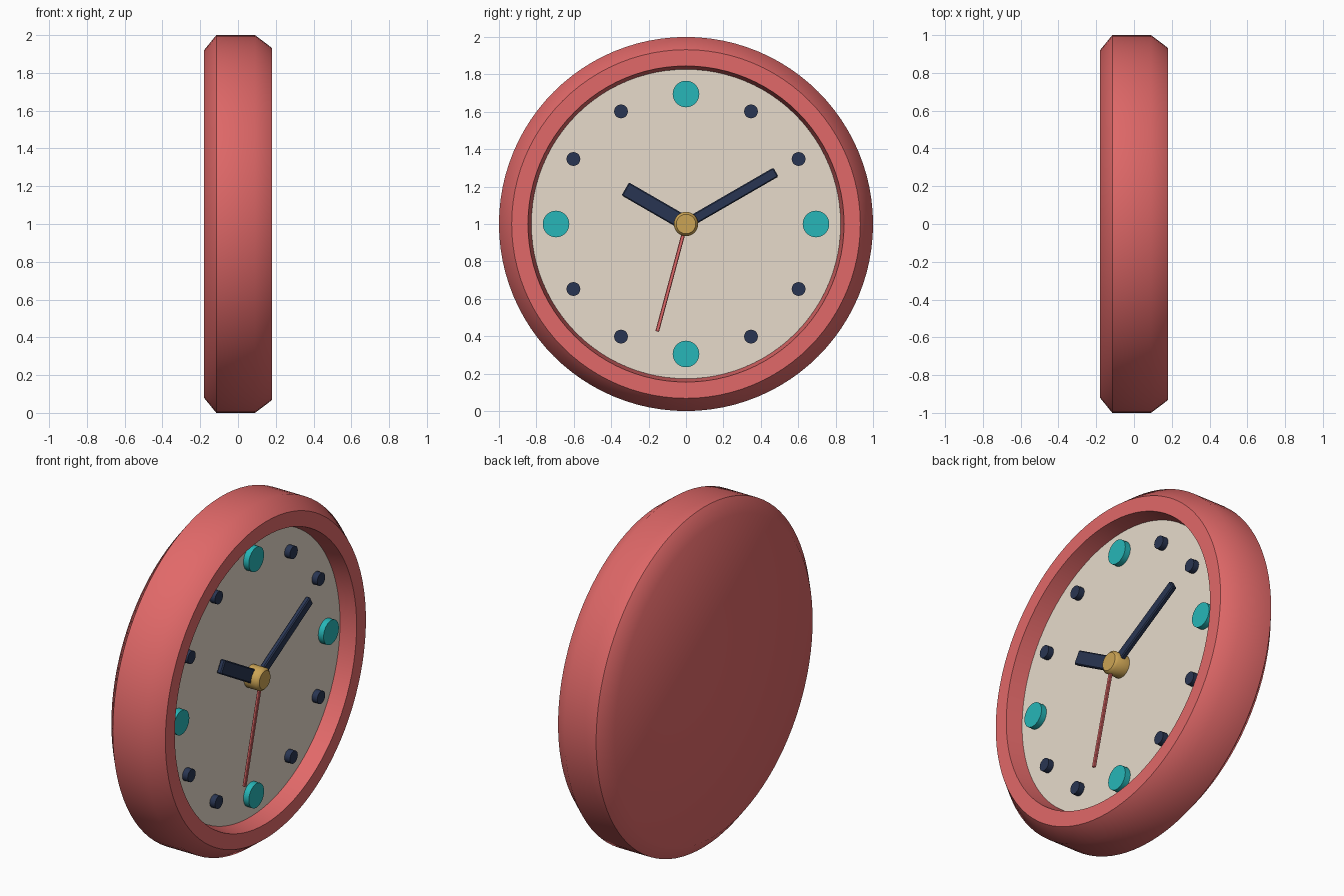
import bpy, bmesh, math
from mathutils import Matrix

if "Cube" in bpy.data.objects:
    bpy.data.objects.remove(bpy.data.objects["Cube"])


def material(name, rgb):
    m = bpy.data.materials.new(name)
    m.use_nodes = True
    m.diffuse_color = (*rgb, 1)
    m.node_tree.nodes["Principled BSDF"].inputs["Base Color"].default_value = (*rgb, 1)
    return m


RED = material("coral red", (0.75, 0.14, 0.14))
CREAM = material("cream", (0.80, 0.71, 0.60))
TEAL = material("teal", (0.02, 0.47, 0.48))
NAVY = material("navy", (0.022, 0.036, 0.085))
BRASS = material("brass", (0.60, 0.37, 0.09))


def finish(bm, name, mat, smooth=True):
    bmesh.ops.recalc_face_normals(bm, faces=bm.faces)
    mesh = bpy.data.meshes.new(name)
    bm.to_mesh(mesh)
    bm.free()
    mesh.materials.append(mat)
    ob = bpy.data.objects.new(name, mesh)
    bpy.context.collection.objects.link(ob)
    if smooth:
        bpy.ops.object.select_all(action="DESELECT")
        ob.select_set(True)
        bpy.context.view_layer.objects.active = ob
        bpy.ops.object.shade_smooth_by_angle(angle=math.radians(45))
    return ob


def turned(name, profile, mat, y=0, z=1, sides=96):
    """Closed solid turned about the x axis from (x, radius) points, with flat caps."""
    bm = bmesh.new()
    rings = []
    for x, r in profile:
        angles = [math.tau * i / sides for i in range(sides)]
        rings.append([bm.verts.new((x, y + r * math.cos(a), z + r * math.sin(a))) for a in angles])
    for a, b in zip(rings, rings[1:]):
        for i in range(sides):
            j = (i + 1) % sides
            bm.faces.new((a[i], a[j], b[j], b[i]))
    bm.faces.new(rings[0])
    bm.faces.new(rings[-1])
    return finish(bm, name, mat)


def hand(name, length, width, x, thick, degrees, mat):
    """Bar from the clock centre, turned in the dial plane from +y."""
    bm = bmesh.new()
    bmesh.ops.create_cube(bm, size=1)
    bmesh.ops.scale(bm, vec=(thick, length, width), verts=bm.verts)
    bmesh.ops.translate(bm, vec=(0, length / 2, 0), verts=bm.verts)
    bmesh.ops.bevel(bm, geom=bm.edges[:], offset=min(thick, width) * 0.2, segments=1, affect="EDGES")
    place = Matrix.Translation((x, 0, 1)) @ Matrix.Rotation(math.radians(degrees), 4, "X")
    bmesh.ops.transform(bm, matrix=place, verts=bm.verts)
    return finish(bm, name, mat, smooth=False)


DIAL = 0.085

# Case: back, chamfers, rim and recess in one turned body
turned("case", [(-0.18, 0.92), (-0.115, 1), (0.09, 1), (0.18, 0.932),
                (0.18, 0.845), (DIAL - 0.02, 0.825)], RED)
turned("dial", [(DIAL - 0.015, 0.827), (DIAL, 0.827)], CREAM)

# Hour markers: large at the quarters, small between
for hour in range(12):
    a = math.tau * hour / 12
    big = hour % 3 == 0
    r = 0.071 if big else 0.037
    turned(f"{'quarter' if big else 'hour'}_marker_{hour}",
           [(DIAL - 0.005, r), (0.12, r)], TEAL if big else NAVY,
           0.695 * math.sin(a), 1 + 0.695 * math.cos(a), 32 if big else 20)

# Hands and centre cap
hand("hour_hand", 0.375, 0.08, 0.115, 0.03, 150, NAVY)
hand("minute_hand", 0.555, 0.055, 0.13, 0.03, 30, NAVY)
hand("second_hand", 0.595, 0.02, 0.15, 0.016, 255, RED)
turned("centre_cap", [(DIAL, 0.065), (0.162, 0.065), (0.175, 0.052)], BRASS, sides=32)
